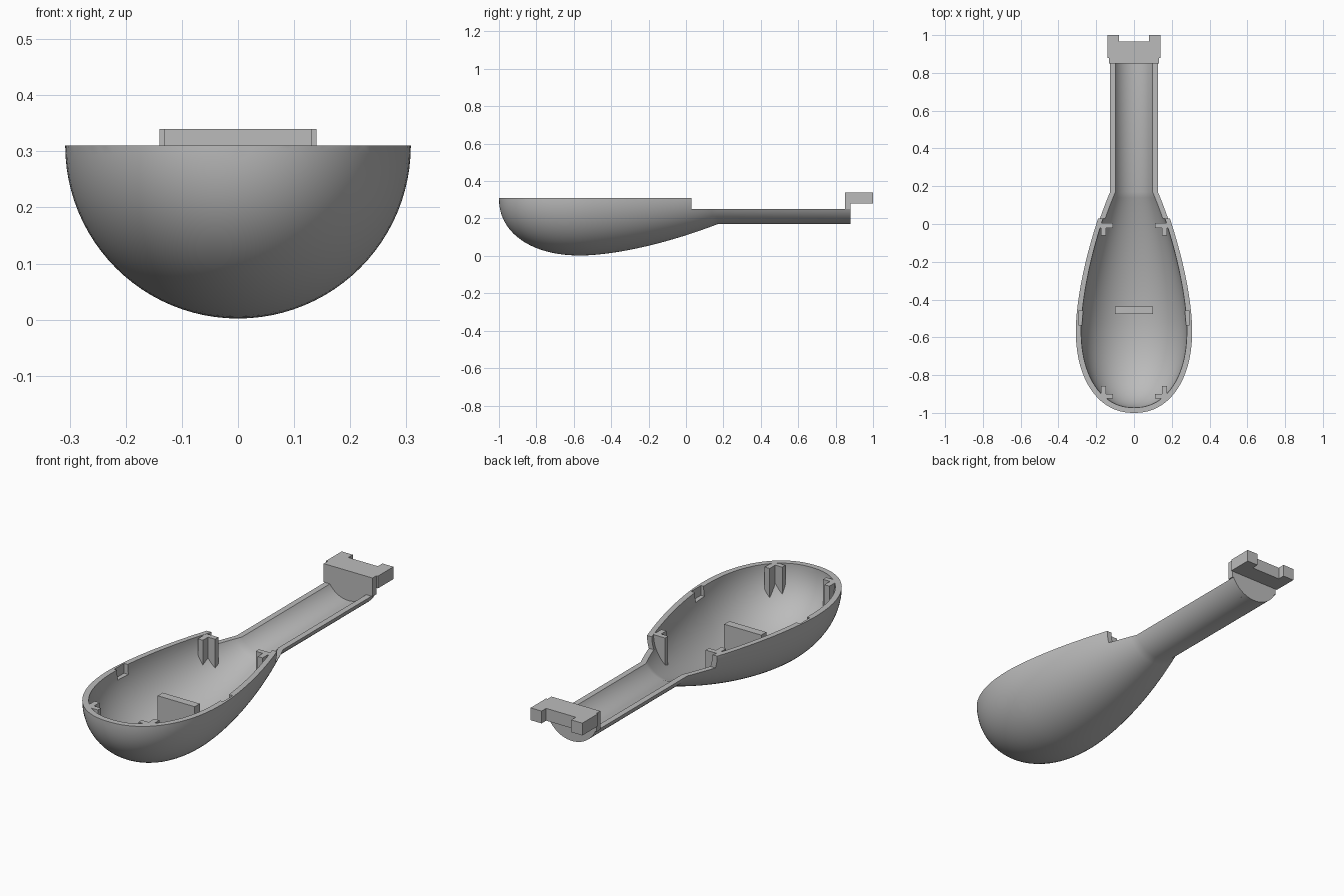
import bpy, bmesh, math
from mathutils import Matrix, Vector

if "Cube" in bpy.data.objects:
    bpy.data.objects.remove(bpy.data.objects["Cube"])

AXIS = 0.31          # height of the axis the bowl is turned on
MID, NECK, END = -0.56, 0.17, 0.85

grey = bpy.data.materials.new("plain grey")
grey.use_nodes = True
grey.diffuse_color = (0.5, 0.5, 0.5, 1)
grey.node_tree.nodes["Principled BSDF"].inputs["Base Color"].default_value = (0.5, 0.5, 0.5, 1)


def finish(name, bm):
    bmesh.ops.recalc_face_normals(bm, faces=bm.faces)
    mesh = bpy.data.meshes.new(name)
    bm.to_mesh(mesh)
    bm.free()
    mesh.materials.append(grey)
    ob = bpy.data.objects.new(name, mesh)
    bpy.context.collection.objects.link(ob)
    return ob


def box(name, *spans):
    """Boxes in one object, each given as x0, x1, y0, y1, z0, z1."""
    bm = bmesh.new()
    for x0, x1, y0, y1, z0, z1 in spans:
        m = Matrix.Translation(((x0 + x1) / 2, (y0 + y1) / 2, (z0 + z1) / 2))
        m = m @ Matrix.Diagonal((x1 - x0, y1 - y0, z1 - z0, 1))
        bmesh.ops.create_cube(bm, size=1, matrix=m)
    return finish(name, bm)


def prism(name, points, push):
    bm = bmesh.new()
    face = bm.faces.new([bm.verts.new(p) for p in points])
    made = bmesh.ops.extrude_face_region(bm, geom=[face])["geom"]
    verts = [g for g in made if isinstance(g, bmesh.types.BMVert)]
    bmesh.ops.translate(bm, verts=verts, vec=push)
    return finish(name, bm)


def boolean(ob, cutter, operation):
    mod = ob.modifiers.new("cut", "BOOLEAN")
    mod.operation, mod.object, mod.solver = operation, cutter, "EXACT"
    bpy.context.view_layer.objects.active = ob
    bpy.ops.object.modifier_apply(modifier=mod.name)
    bpy.data.objects.remove(cutter)


def egg_profile(tip, big, small, end):
    """Blunt rounded nose, long taper, then a straight handle."""
    pts = []
    for i in range(25):
        a = math.pi / 2 * i / 24
        pts.append((MID - (MID - tip) * math.cos(a) ** (2 / 2.2),
                    big * math.sin(a) ** (2 / 2.2)))
    for i in range(1, 25):
        t = i / 24
        pts.append((MID + (NECK - MID) * t, big - (big - small) * t ** 1.65))
    return pts + [(end, small)]


def revolve(name, profile):
    bm = bmesh.new()
    verts = [bm.verts.new((r, y, AXIS)) for y, r in profile]
    edges = [bm.edges.new(pair) for pair in zip(verts, verts[1:])]
    bmesh.ops.spin(bm, geom=verts + edges, cent=(0, 0, AXIS), axis=(0, 1, 0),
                   angle=2 * math.pi, steps=96, use_duplicate=False)
    bmesh.ops.remove_doubles(bm, verts=bm.verts, dist=1e-5)
    return finish(name, bm)


def smooth(ob):
    bpy.ops.object.select_all(action="DESELECT")
    ob.select_set(True)
    bpy.context.view_layer.objects.active = ob
    bpy.ops.object.shade_smooth_by_angle(angle=math.radians(25))


outer = egg_profile(-1.0, 0.308, 0.14, END)
inner = egg_profile(-0.972, 0.28, 0.115, END)

# Hollow half-egg bowl with a trough handle, stepped down at the neck
shell = revolve("bowl_and_handle", outer + inner[::-1])
boolean(shell, box("rim_cutter", (-1, 1, -2, 0.03, AXIS, 1)), "DIFFERENCE")
boolean(shell, box("handle_cutter", (-1, 1, 0.02999, 2, 0.25, 1)), "DIFFERENCE")
boolean(shell, box("recess_cutter", *[(min(s * 0.25, s * 0.294), max(s * 0.25, s * 0.294),
                                       -0.535, -0.46, 0.262, 0.4) for s in (-1, 1)]), "DIFFERENCE")
smooth(shell)


def fit_inside(ob):
    """Trim a part where it runs into the bowl wall."""
    limit = [(y, max(r - 0.012, 0)) for y, r in outer]
    limit[0] = (-0.988, 0)
    limit = [(max(y, -0.988), r) for y, r in limit if r == 0 or y > -0.988]
    boolean(ob, revolve("trim", limit + [(END, 0)]), "INTERSECT")


# Corner brackets, an angle of two ribs each
for side, s in (("left", 1), ("right", -1)):
    for end, ribs in (("front", ((0.11, 0.185, -0.925, -0.9), (0.148, 0.175, -0.925, -0.857))),
                      ("back", ((0.11, 0.18, -0.02, 0.005), (0.148, 0.175, -0.06, 0.005)))):
        for n, (a, b, y0, y1) in enumerate(ribs):
            x0, x1 = sorted((s * a, s * b))
            rib = box(f"{end}_{side}_bracket_rib_{n + 1}", (x0, x1, y0, y1, 0.05, AXIS - 0.001))
            fit_inside(rib)

# Upright divider standing on the bowl floor
fit_inside(box("divider", (-0.1, 0.1, -0.477, -0.438, 0.005, 0.21)))

# End wall closing the handle, round below and straight above
start = math.asin(0.06 / 0.14)
arc = [math.pi + start + (math.pi - 2 * start) * i / 32 for i in range(33)]
outline = [Vector((0.14 * math.cos(a), END, AXIS + 0.14 * math.sin(a))) for a in arc]
outline += [Vector((x, END, z)) for x, z in ((0.132, 0.25), (0.132, 0.34), (-0.132, 0.34), (-0.132, 0.25))]
smooth(prism("handle_end_wall", outline, (0, 0.03, 0)))

# Notched catch at the tip of the handle
half = [(0.14, 0.88), (0.14, 1.0), (0.08, 1.0), (0.08, 0.965)]
plan = half + [(-x, y) for x, y in reversed(half)]
prism("end_catch", [(x, y, 0.28) for x, y in plan], (0, 0, 0.06))
